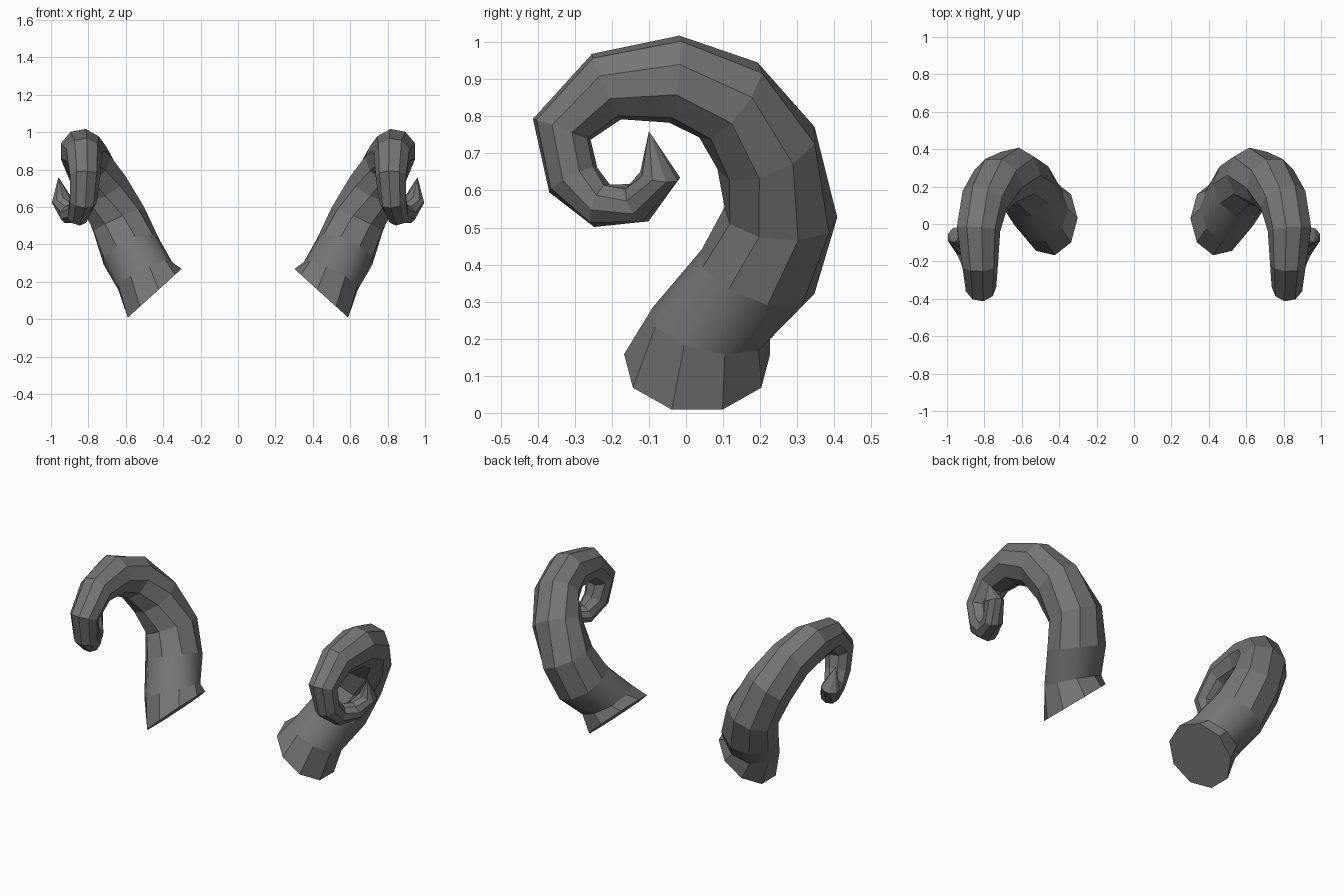
import bpy
import bmesh
from math import cos, sin, radians
from mathutils import Vector

cube = bpy.data.objects.get("Cube")
if cube:
    bpy.data.objects.remove(cube)

# Single dark grey horn colour
horn_grey = bpy.data.materials.new("horn_grey")
horn_grey.use_nodes = True
colour = (0.18, 0.18, 0.18, 1)
horn_grey.diffuse_color = colour
horn_grey.node_tree.nodes["Principled BSDF"].inputs["Base Color"].default_value = colour

SIDES = 9
# Centre line of the curl: x, y, z, radius
PATH = [
    (0.45, 0.03, 0.135, 0.2),
    (0.50, 0.065, 0.235, 0.165),
    (0.575, 0.19, 0.37, 0.166),
    (0.64, 0.255, 0.53, 0.155),
    (0.73, 0.22, 0.705, 0.145),
    (0.80, 0.12, 0.84, 0.13),
    (0.835, -0.03, 0.90, 0.12),
    (0.825, -0.215, 0.88, 0.098),
    (0.82, -0.335, 0.765, 0.084),
    (0.83, -0.305, 0.63, 0.074),
    (0.855, -0.23, 0.56, 0.062),
    (0.90, -0.13, 0.565, 0.057),
    (0.945, -0.07, 0.64, 0.055),
]
TIP = Vector((0.96, -0.1, 0.76))
# Fixed ring directions near the root
ROOT_DIRECTIONS = {0: (0.67, 0, 0.74), 1: (0.43, 0.2, 0.87), 2: (0.4, 0.33, 0.85)}


def build_horn(name, side):
    bm = bmesh.new()
    centres = [Vector(p[:3]) for p in PATH] + [TIP]
    rings = []
    for i, point in enumerate(PATH):
        if i in ROOT_DIRECTIONS:
            along = Vector(ROOT_DIRECTIONS[i]).normalized()
        else:
            along = (centres[i + 1] - centres[i - 1]).normalized()
        outward = along.cross(Vector((1, 0, 0))).normalized()
        across = along.cross(outward)
        ring = []
        for k in range(SIDES):
            a = radians(90 + k * 360 / SIDES)
            co = centres[i] + point[3] * (outward * cos(a) + across * sin(a))
            ring.append(bm.verts.new((co.x * side, co.y, max(co.z, 0))))
        rings.append(ring)

    # Flat root cap, faceted bands and pointed tip
    bm.faces.new(rings[0])
    tip = bm.verts.new((TIP.x * side, TIP.y, TIP.z))
    for k in range(SIDES):
        n = (k + 1) % SIDES
        for i, (a, b) in enumerate(zip(rings, rings[1:])):
            face = bm.faces.new((a[k], a[n], b[n], b[k]))
            face.smooth = i == 1  # the neck band is rounded
        bm.faces.new((rings[-1][k], rings[-1][n], tip))
    bmesh.ops.recalc_face_normals(bm, faces=bm.faces[:])

    mesh = bpy.data.meshes.new(name)
    bm.to_mesh(mesh)
    bm.free()
    mesh.materials.append(horn_grey)
    bpy.context.collection.objects.link(bpy.data.objects.new(name, mesh))


build_horn("left_horn", 1)
build_horn("right_horn", -1)
